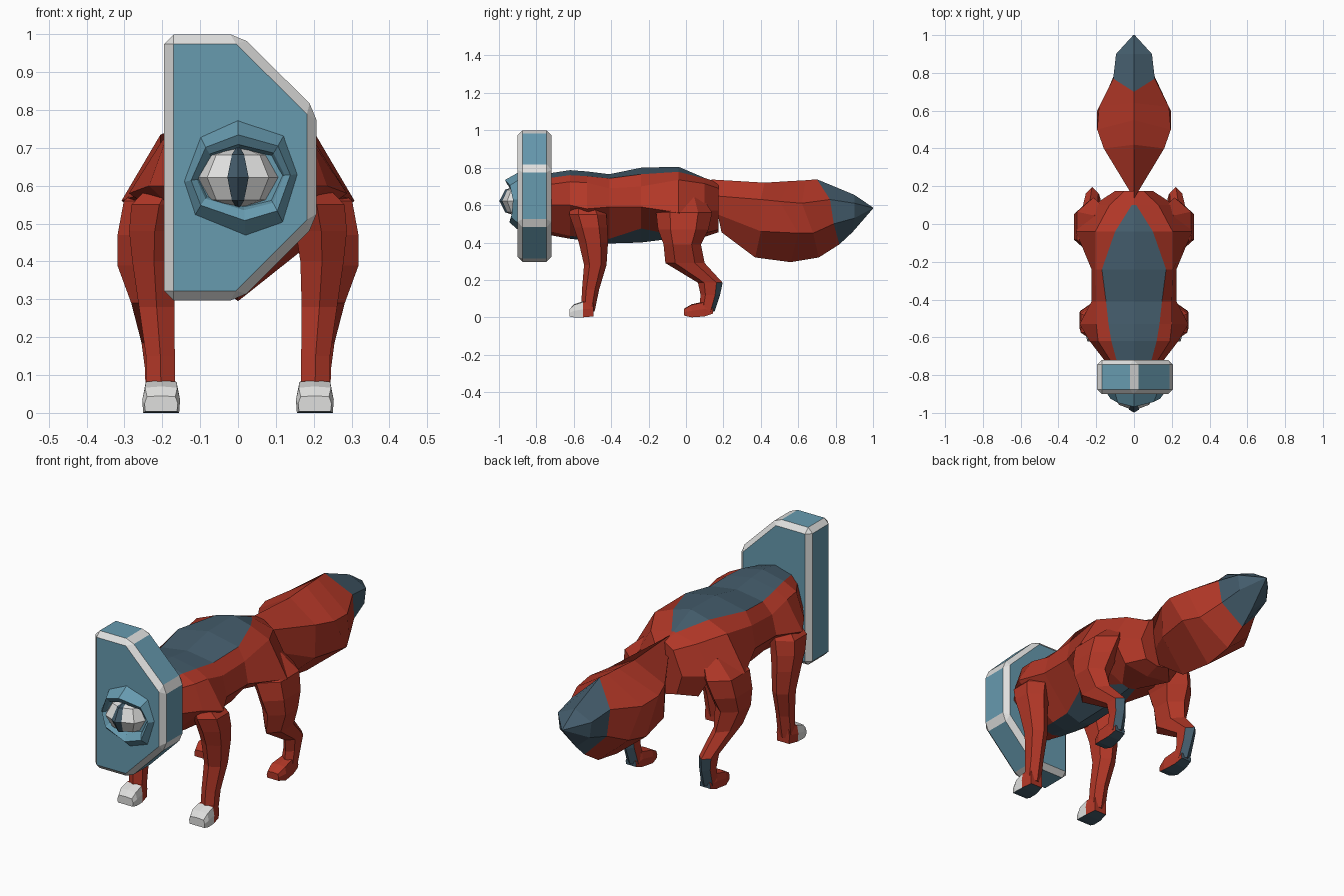
import bpy, bmesh, math
from mathutils import Vector

if "Cube" in bpy.data.objects:
    bpy.data.objects.remove(bpy.data.objects["Cube"])


def material(name, rgb):
    m = bpy.data.materials.new(name)
    m.diffuse_color = (*rgb, 1)
    m.use_nodes = True
    m.node_tree.nodes["Principled BSDF"].inputs["Base Color"].default_value = m.diffuse_color
    return m


RED, SLATE, BLUE, WHITE = range(4)
MATS = [material("rust red", (0.44, 0.038, 0.02)),
        material("dark slate", (0.056, 0.105, 0.145)),
        material("steel blue", (0.135, 0.325, 0.43)),
        material("off white", (0.74, 0.74, 0.73))]


def finish(name, bm):
    me = bpy.data.meshes.new(name)
    bm.to_mesh(me)
    bm.free()
    for m in MATS:
        me.materials.append(m)
    ob = bpy.data.objects.new(name, me)
    bpy.context.collection.objects.link(ob)
    return ob


def loft(name, rings, colour, caps=(True, True)):
    """Skin a list of equal rings; colour(ring, column, face) picks the slot."""
    bm = bmesh.new()
    vs = [[bm.verts.new(p) for p in r] for r in rings]
    n = len(rings[0])
    faces = []
    for i in range(len(vs) - 1):
        for j in range(n):
            k = (j + 1) % n
            faces.append((i, j, bm.faces.new((vs[i][j], vs[i][k], vs[i + 1][k], vs[i + 1][j]))))
    for on, idx in zip(caps, (0, -1)):
        if on:
            faces.append((idx, -1, bm.faces.new(vs[idx])))
    bmesh.ops.recalc_face_normals(bm, faces=bm.faces[:])
    bm.normal_update()
    for i, j, f in faces:
        f.material_index = colour(i, j, f)
    bmesh.ops.remove_doubles(bm, verts=bm.verts[:], dist=0.0005)
    return finish(name, bm)


def symmetric(half):
    """Close a half section (first and last points on x = 0)."""
    return half + [(-x, y, z) for x, y, z in half[-2:0:-1]]


# Body with shoulder and haunch bulges: y, then (x, z) from spine to belly
body = [
    (-.73, [(0, .77), (.09, .745), (.12, .71), (.15, .60), (.06, .46), (0, .44)]),
    (-.62, [(0, .787), (.12, .76), (.19, .725), (.235, .60), (.06, .435), (0, .42)]),
    (-.53, [(0, .78), (.135, .755), (.20, .72), (.288, .58), (.07, .425), (0, .41)]),
    (-.41, [(0, .765), (.148, .743), (.20, .69), (.225, .59), (.08, .42), (0, .395)]),
    (-.24, [(0, .80), (.17, .765), (.205, .70), (.225, .59), (.13, .475), (0, .40)]),
    (-.04, [(0, .805), (.10, .778), (.205, .735), (.308, .56), (.04, .435), (0, .425)]),
    (.10, [(0, .745), (.012, .742), (.13, .715), (.215, .57), (.14, .45), (0, .43)]),
    (.175, [(0, .72), (.003, .72), (.05, .69), (.10, .57), (.07, .47), (0, .455)]),
]


def body_colour(i, j, f):
    if j in (0, 9) and i < 6:
        return SLATE
    if j in (4, 5) and 1 <= i < 5:
        return SLATE
    return RED


loft("body", [symmetric([(x, y, z) for x, z in pts]) for y, pts in body], body_colour)

# Tail: half sections from top ridge to bottom ridge, as (x, y, z)
tail = [
    [(0, .135, .737), (.008, .15, .65), (.008, .17, .55), (0, .19, .455)],
    [(0, .42, .72), (.16, .40, .63), (.155, .40, .46), (0, .37, .32)],
    [(0, .55, .728), (.195, .50, .62), (.195, .60, .45), (0, .56, .295)],
    [(0, .64, .733), (.185, .62, .61), (.152, .68, .45), (0, .71, .32)],
    [(0, .70, .738), (.11, .77, .63), (.105, .79, .50), (0, .82, .39)],
    [(0, .90, .655), (.095, .90, .61), (.085, .90, .53), (0, .89, .455)],
    [(0, 1.0, .587), (.004, 1.0, .585), (.004, 1.0, .584), (0, 1.0, .582)],
]
loft("tail", [symmetric(h) for h in tail], lambda i, j, f: SLATE if i >= 4 or i < 0 else RED)


def leg_rings(rows, side, n=6):
    """Horizontal rings from rows of (z, x, y, half width, half depth)."""
    return [[(side * (x + hx * math.cos(a)), y + hy * math.sin(a), z)
             for a in (2 * math.pi * (k + .5) / n for k in range(n))]
            for z, x, y, hx, hy in rows]


def foot_rings(rows, side):
    """Chamfered box sections from rows of (y, x, half width, z low, z high)."""
    return [[(side * (x + u * w), y, lo + v * (hi - lo))
             for u, v in ((-.95, 0), (.95, 0), (1, .5), (.85, .95), (0, 1), (-.85, .95), (-1, .5))]
            for y, x, w, lo, hi in rows]


# Leg tops are buried inside the shoulder and haunch bulges
FRONT_LEG = [(.62, .17, -.54, .05, .07), (.55, .208, -.525, .085, .10), (.48, .22, -.51, .078, .09),
             (.40, .222, -.495, .066, .078), (.28, .215, -.485, .054, .06),
             (.15, .205, -.51, .044, .046), (.03, .203, -.525, .043, .036)]
FRONT_FOOT = [(-.495, .203, .036, .005, .09), (-.55, .203, .048, 0, .086),
              (-.598, .203, .05, 0, .07), (-.622, .203, .044, .004, .045)]
HIND_LEG = [(.64, .16, .0, .06, .09), (.56, .215, -.01, .10, .15), (.47, .242, -.015, .088, .135),
            (.39, .252, -.02, .077, .10), (.29, .237, -.005, .052, .105),
            (.185, .222, .13, .038, .066), (.12, .215, .13, .036, .052), (.03, .21, .11, .038, .042)]
HIND_FOOT = [(.145, .21, .03, .02, .05), (.10, .21, .036, .005, .085),
             (.03, .208, .044, 0, .07), (-.012, .205, .034, .01, .045)]


def hind_colour(i, j, f):
    # Dark stripe down the back of the shank
    return SLATE if f.normal.y > .6 and f.calc_center_median().z < .17 else RED


def front_foot_colour(i, j, f):
    if f.normal.z < -.8:
        return SLATE
    return WHITE if f.calc_center_median().y < -.545 else RED


for side, label in ((-1, "left"), (1, "right")):
    loft("front_leg_" + label, leg_rings(FRONT_LEG, side), lambda i, j, f: RED)
    loft("front_foot_" + label, foot_rings(FRONT_FOOT, side), front_foot_colour)
    loft("hind_leg_" + label, leg_rings(HIND_LEG, side), hind_colour)
    loft("hind_foot_" + label, foot_rings(HIND_FOOT, side),
         lambda i, j, f: SLATE if f.normal.z < -.8 or f.normal.y > .7 else RED)

# Head plate: extruded outline with pale chamfered edges
outline = [(-.195, .297), (.005, .297), (.207, .50), (.207, .80), (.005, 1.0), (-.195, 1.0)]
plate = loft("head_plate", [[(x, y, z) for x, z in outline] for y in (-.90, -.72)],
             lambda i, j, f: BLUE)
bm = bmesh.new()
bm.from_mesh(plate.data)
bmesh.ops.bevel(bm, geom=bm.edges[:], offset=.025, offset_type='OFFSET', segments=1,
                profile=.5, affect='EDGES', material=WHITE)
bm.to_mesh(plate.data)
bm.free()

# Eye socket: lids that bulge towards the middle, around a recessed opening
rim = [(0, .775), (.122, .735), (.16, .63), (.12, .50), (.02, .465), (-.115, .52), (-.145, .61), (-.10, .73)]
C = Vector((.005, .625))


def socket_ring(scale_x, scale_z, y_side, y_top, y_low):
    ring = []
    for p in rim:
        d = Vector(p) - C
        middle = 1 - min(1, abs(d.x) / .15) ** 2
        y_mid = y_top if d.y > .02 else y_low
        ring.append((C.x + d.x * scale_x, y_side + (y_mid - y_side) * middle, C.y + d.y * scale_z))
    return ring


loft("eye_socket", [socket_ring(1, 1, -.895, -.895, -.895), socket_ring(.86, .73, -.925, -.968, -.945),
                    socket_ring(.76, .56, -.91, -.955, -.925), socket_ring(.70, .48, -.89, -.89, -.89)],
     lambda i, j, f: BLUE)

# Eyeball: faceted ball with a slim pupil ridge along its front edge
EYE = Vector((0, -.88, .622))
bm = bmesh.new()
bmesh.ops.create_uvsphere(bm, u_segments=8, v_segments=4, radius=1)
for v in bm.verts:
    v.co = EYE + Vector((v.co.x * .115, v.co.y * .108, v.co.z * .084))
for f in bm.faces:
    f.material_index = WHITE
finish("eyeball", bm)

pupil = []
for a, w in ((-90, .001), (-45, .016), (0, .028), (45, .016), (90, .001)):
    y = EYE.y - .108 * math.cos(math.radians(a))
    z = EYE.z + .086 * math.sin(math.radians(a))
    pupil.append([(-w, y + .2 * w, z), (0, y - .010, z), (w, y + .2 * w, z)])
loft("pupil", pupil, lambda i, j, f: SLATE)
